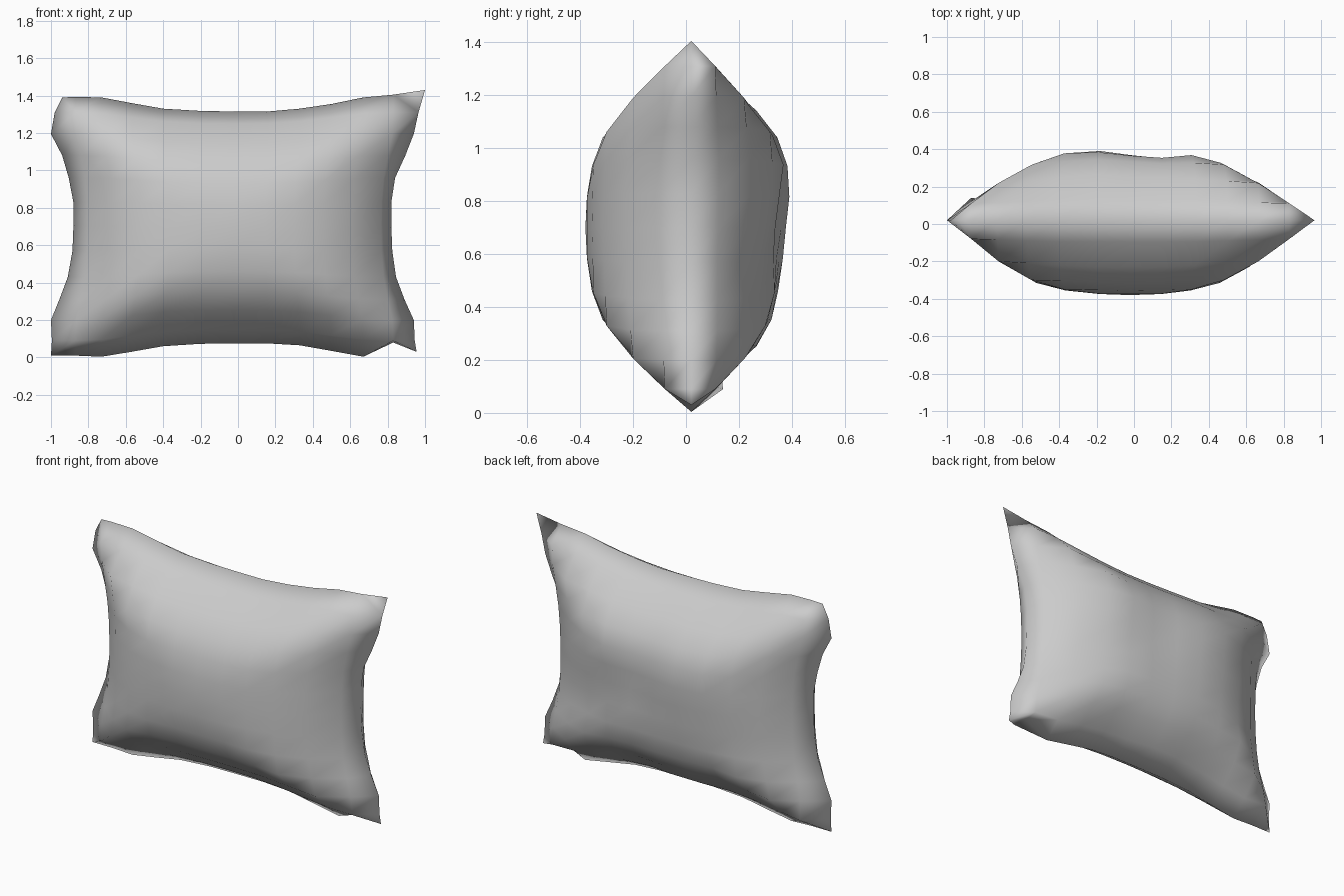
import bpy, bmesh, math

if "Cube" in bpy.data.objects:
    bpy.data.objects.remove(bpy.data.objects["Cube"])

# Panel grid lines, measured near the corners
XS = [-.97, -.87, -.73, -.57, -.4, -.2, -.02, .16, .33, .5, .67, .83, .95]
ZS = [.01, .09, .2, .31, .43, .57, .70, .83, .96, 1.08, 1.195, 1.31, 1.39]
# Seam outline: edge heights / widths along each side
TOP = [1.39, 1.393, 1.39, 1.36, 1.33, 1.318, 1.315, 1.315, 1.33, 1.355, 1.39, 1.405, 1.43]
BOTTOM = [.01, .01, .004, .03, .06, .073, .075, .075, .065, .035, .004, .08, .03]
LEFT = [-1, -.995, -1, -.955, -.91, -.885, -.88, -.88, -.905, -.94, -1, -.98, -.94]
RIGHT = [.955, .945, .94, .89, .845, .825, .82, .82, .84, .895, .94, .965, 1.0]
# Puffiness by ring from seam to middle, plus extra away from the corners
PUFF = [0, .1, .22, .32, .37, .393, .40]
EXTRA = [0, .015, .03, .015, .008, .004, 0]
# How far the sides draw in, from corner to middle of a side
PINCH = [0, 0, .1, .45, .8, .97, 1]
SEAM_Y = .02
N = 12


def from_edge(k):
    return min(k, N - k)


def depth(i, j):
    a, b = sorted((from_edge(i), from_edge(j)))
    return PUFF[a] + EXTRA[a] * min(1, (b - a) / 3)


# Dents and lumps on the back: x, z, radius, height
LUMPS = [(-.25, .98, .25, .03), (.14, .72, .2, -.035), (.5, .5, .2, -.04),
         (.35, .95, .18, .02), (-.1, .17, .22, .04), (.45, .2, .2, .015),
         (-.45, .45, .2, -.025), (-.87, .1, .1, .03), (0, .45, .25, -.02)]


def lump(x, z):
    return sum(h * math.exp(-((x - a) ** 2 + (z - b) ** 2) / r ** 2)
               for a, b, r, h in LUMPS)


def point(i, j, side):
    # sides draw inward towards their middles, fading to the centre
    fade_x = min(1, 1.25 * abs(XS[i]) / .96) * (1 if i < 6 else -1)
    fade_z = min(1, 1.25 * abs(ZS[j] - .7) / .69) * (1 if j < 6 else -1)
    x = XS[i] + .065 * PINCH[from_edge(j)] * fade_x
    z = ZS[j] + .06 * PINCH[from_edge(i)] * fade_z
    if i == 0:
        x, z = LEFT[j], ZS[j]
    elif i == N:
        x, z = RIGHT[j], ZS[j]
    if j == 0:
        z = BOTTOM[i]
    elif j == N:
        z = TOP[i]
    if j in (0, N) and 0 < i < N:
        x = XS[i]
    d = depth(i, j)
    if side > 0 and d > 0:
        d = d * .905 + lump(x, z) * min(1, d / .1)
    return (x, SEAM_Y + side * d, z)


# Front and back panels share the seam vertices
bm = bmesh.new()
seam = {}
for side in (-1, 1):
    grid = {}
    for i in range(N + 1):
        for j in range(N + 1):
            if i in (0, N) or j in (0, N):
                if (i, j) not in seam:
                    seam[i, j] = bm.verts.new(point(i, j, side))
                grid[i, j] = seam[i, j]
            else:
                grid[i, j] = bm.verts.new(point(i, j, side))
    for i in range(N):
        for j in range(N):
            f = [grid[i, j], grid[i + 1, j], grid[i + 1, j + 1], grid[i, j + 1]]
            faces = [f]
            if i == j == N - 1:
                # pinched flat tip at the top right corner, one layer thick
                faces = [[f[0], f[1], f[3]]]
                if side < 0:
                    faces.append([f[1], f[2], f[3]])
            elif i in (0, N - 1) and j in (0, N - 1):
                # other corner quads are split so the panels run into the corner
                if i == j:
                    faces = [[f[0], f[1], f[2]], [f[0], f[2], f[3]]]
                else:
                    faces = [[f[0], f[1], f[3]], [f[1], f[2], f[3]]]
            for q in faces:
                bm.faces.new(q if side < 0 else q[::-1])
for f in bm.faces:
    f.smooth = True
mesh = bpy.data.meshes.new("cushion")
bm.to_mesh(mesh)
bm.free()
cushion = bpy.data.objects.new("cushion", mesh)
bpy.context.collection.objects.link(cushion)
